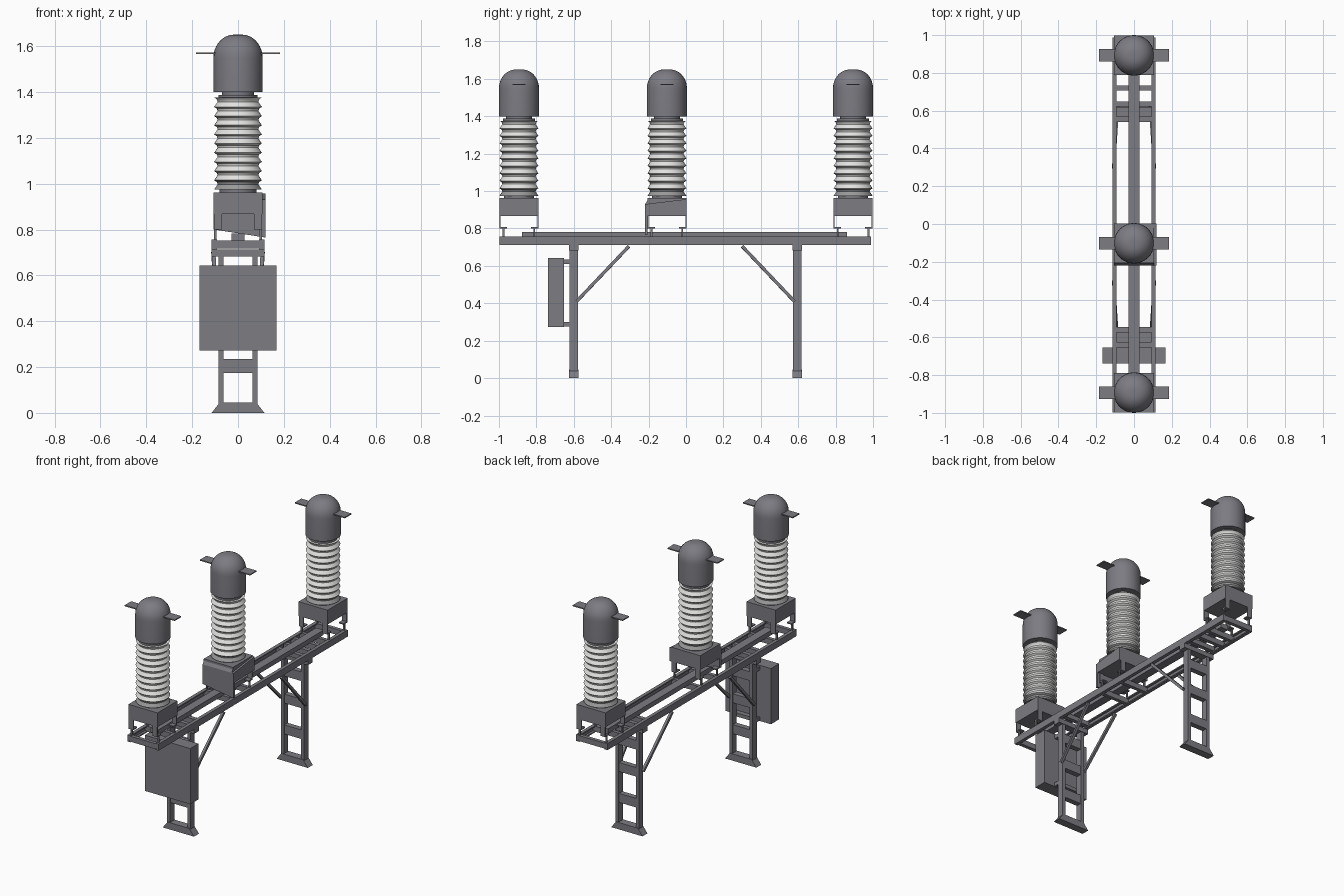
import bpy, bmesh, math
from mathutils import Vector, Matrix

cube = bpy.data.objects.get("Cube")
if cube:
    bpy.data.objects.remove(cube, do_unlink=True)


def material(name, color):
    m = bpy.data.materials.new(name)
    m.use_nodes = True
    m.diffuse_color = (*color, 1)
    bsdf = m.node_tree.nodes["Principled BSDF"]
    bsdf.inputs["Base Color"].default_value = (*color, 1)
    bsdf.inputs["Roughness"].default_value = 0.6
    return m


STEEL = material("steel grey", (0.2, 0.2, 0.225))
PORCELAIN = material("pale porcelain", (0.76, 0.76, 0.75))
DUSTY = material("shaded porcelain", (0.32, 0.32, 0.32))


def finish(name, bm, mats=(STEEL,), smooth=False):
    bmesh.ops.recalc_face_normals(bm, faces=bm.faces)
    me = bpy.data.meshes.new(name)
    bm.to_mesh(me)
    bm.free()
    for m in mats:
        me.materials.append(m)
    ob = bpy.data.objects.new(name, me)
    bpy.context.collection.objects.link(ob)
    if smooth:
        bpy.ops.object.select_all(action='DESELECT')
        ob.select_set(True)
        bpy.context.view_layer.objects.active = ob
        bpy.ops.object.shade_smooth_by_angle(angle=math.radians(35))
    return ob


def add_box(bm, x, y, z):
    """Box from (min, max) pairs."""
    size = [b - a for a, b in (x, y, z)]
    mid = [(a + b) / 2 for a, b in (x, y, z)]
    bmesh.ops.create_cube(bm, size=1, matrix=Matrix.Translation(mid) @ Matrix.Diagonal((*size, 1)))


def boxes(name, *specs):
    bm = bmesh.new()
    for s in specs:
        add_box(bm, *s)
    return finish(name, bm)


def span(c, h):
    return (c - h, c + h)


def side(s, a, b):
    return tuple(sorted((s * a, s * b)))


def prism(name, points, depth):
    """Polygon extruded along a vector."""
    bm = bmesh.new()
    f = bm.faces.new([bm.verts.new(p) for p in points])
    ext = bmesh.ops.extrude_face_region(bm, geom=[f], use_keep_orig=True)
    bmesh.ops.translate(bm, vec=depth, verts=[g for g in ext["geom"] if isinstance(g, bmesh.types.BMVert)])
    return finish(name, bm)


def lathe(name, profile, y, mats=(STEEL,), rule=None, segments=40):
    bm = bmesh.new()
    verts = [bm.verts.new((r, 0, z)) for r, z in profile]
    edges = [bm.edges.new(p) for p in zip(verts, verts[1:])]
    bmesh.ops.spin(bm, geom=verts + edges, cent=(0, 0, 0), axis=(0, 0, 1),
                   angle=2 * math.pi, steps=segments, use_duplicate=False)
    bmesh.ops.remove_doubles(bm, verts=bm.verts, dist=0.0005)
    if rule:
        for f in bm.faces:
            f.material_index = rule(f.calc_center_median().z)
    bmesh.ops.translate(bm, vec=(0, y, 0), verts=bm.verts)
    return finish(name, bm, mats, True)


def strut(name, a, b, width):
    a, b = Vector(a), Vector(b)
    bm = bmesh.new()
    rot = (b - a).to_track_quat('Z', 'X').to_matrix().to_4x4()
    bmesh.ops.create_cube(bm, size=1, matrix=Matrix.Translation((a + b) / 2) @ rot
                          @ Matrix.Diagonal((width, width, (b - a).length, 1)))
    return finish(name, bm)


POLES = (-0.893, -0.102, 0.893)
LEGS = (-0.6, 0.595)

# Channel rails along the frame
for s, label in ((1, "left"), (-1, "right")):
    boxes(label + "_rail",
          (side(s, 0.107, 0.115), (-0.998, 0.988), (0.713, 0.757)),
          (side(s, 0.092, 0.115), (-0.998, 0.988), (0.749, 0.757)),
          (side(s, 0.092, 0.115), (-0.998, 0.988), (0.713, 0.721)))

# Cross members between the rails
cross = [-0.985, -0.81, -0.19, -0.01, 0.72, 0.81, 0.975]
boxes("cross_members", *[((-0.108, 0.108), span(y, 0.012), (0.717, 0.753)) for y in cross])

# Central cable duct
boxes("cable_duct", ((-0.028, 0.028), (-0.876, 0.86), (0.75, 0.782)))

# Ladder legs with flared feet and diagonal braces
for y, label in zip(LEGS, ("front", "back")):
    parts = []
    for s in (1, -1):
        parts.append((side(s, 0.063, 0.085), span(y, 0.022), (0.03, 0.713)))
    for z in (0.205, 0.41, 0.59):
        parts.append(((-0.07, 0.07), span(y, 0.018), span(z, 0.03)))
    for d in (-0.04, 0.04):
        parts.append(((-0.1, 0.1), span(y + d, 0.014), (0.72, 0.75)))
    parts.append(((-0.115, 0.115), span(y, 0.025), (0.682, 0.713)))
    boxes(label + "_leg", *parts)
    prism(label + "_foot", [(-0.115, y - 0.026, 0), (0.115, y - 0.026, 0),
                            (0.08, y - 0.026, 0.045), (-0.08, y - 0.026, 0.045)], (0, 0.052, 0))
    inward = 1 if y < 0 else -1
    for s, hand in ((1, "left"), (-1, "right")):
        strut(f"{label}_{hand}_brace", (s * 0.09, y + inward * 0.015, 0.41),
              (s * 0.108, y + inward * 0.295, 0.705), 0.017)

# Control cabinet and its mounting bars
boxes("control_cabinet", ((-0.167, 0.167), (-0.739, -0.653), (0.272, 0.642)))
boxes("cabinet_brackets",
      *[((-0.085, 0.085), (-0.655, -0.62), span(z, 0.012)) for z in (0.287, 0.622)])

# Insulator outline: a stack of sheds
SHEDS, BOTTOM, TOP = 10, 0.975, 1.375
step = (TOP - BOTTOM) / SHEDS
shed_profile = [(0, BOTTOM)]
for i in range(SHEDS):
    z = BOTTOM + i * step
    shed_profile += [(0.104, z), (0.089, z + 0.55 * step), (0.092, z + 0.8 * step)]
shed_profile += [(0.102, TOP), (0, TOP)]

# Cap outline: straight wall with a rounded crown
cap_profile = [(0, 1.40), (0.107, 1.40), (0.107, 1.545)]
for i in range(1, 10):
    t = i / 9 * math.pi / 2
    cap_profile.append((0.017 + 0.09 * math.cos(t), 1.55 + 0.1 * math.sin(t)))
cap_profile.append((0, 1.65))

# Breaker poles
for y, label in zip(POLES, ("front", "middle", "back")):
    boxes(label + "_base_box", ((-0.107, 0.107), span(y, 0.105), (0.867, 0.962)))
    feet = []
    for sx in (1, -1):
        for sy in (1, -1):
            xs = side(sx, 0.07, 0.105)

            def ys(a, b):
                return tuple(sorted((y + sy * a, y + sy * b)))
            feet += [(xs, ys(0.098, 0.105), (0.8, 0.867)),
                     (xs, ys(0.065, 0.105), (0.8, 0.808)),
                     (side(sx, 0.094, 0.104), ys(0.077, 0.087), (0.755, 0.802))]
    boxes(label + "_base_feet", *feet)
    lathe(label + "_lower_collar", [(0, 0.96), (0.08, 0.96), (0.08, 0.977), (0, 0.977)], y)
    lathe(label + "_insulator", shed_profile, y, (PORCELAIN, DUSTY), lambda z: int(z < 1.015))
    lathe(label + "_upper_collar", [(0, 1.373), (0.085, 1.373), (0.085, 1.387),
                                    (0.07, 1.387), (0.07, 1.402), (0, 1.402)], y)
    lathe(label + "_cap", cap_profile, y)
    boxes(label + "_terminal", ((-0.184, 0.184), span(y, 0.034), (1.566, 1.573)))

# Slanted drive cover on the middle base
front_y = POLES[1] - 0.117
prism("drive_cover_front", [(-0.107, front_y, 0.8), (0.12, front_y, 0.765), (0.12, front_y, 0.93),
                            (-0.107, front_y, 0.93)], (0, 0.014, 0))
prism("drive_cover_side", [(0.106, front_y, 0.867), (0.106, 0.003, 0.867), (0.106, 0.003, 0.957),
                           (0.106, front_y, 0.93)], (0.014, 0, 0))
prism("drive_cover_top", [(-0.107, front_y, 0.867), (-0.107, -0.2, 0.867), (-0.107, -0.2, 0.96),
                          (-0.107, front_y, 0.93)], (0.214, 0, 0))
